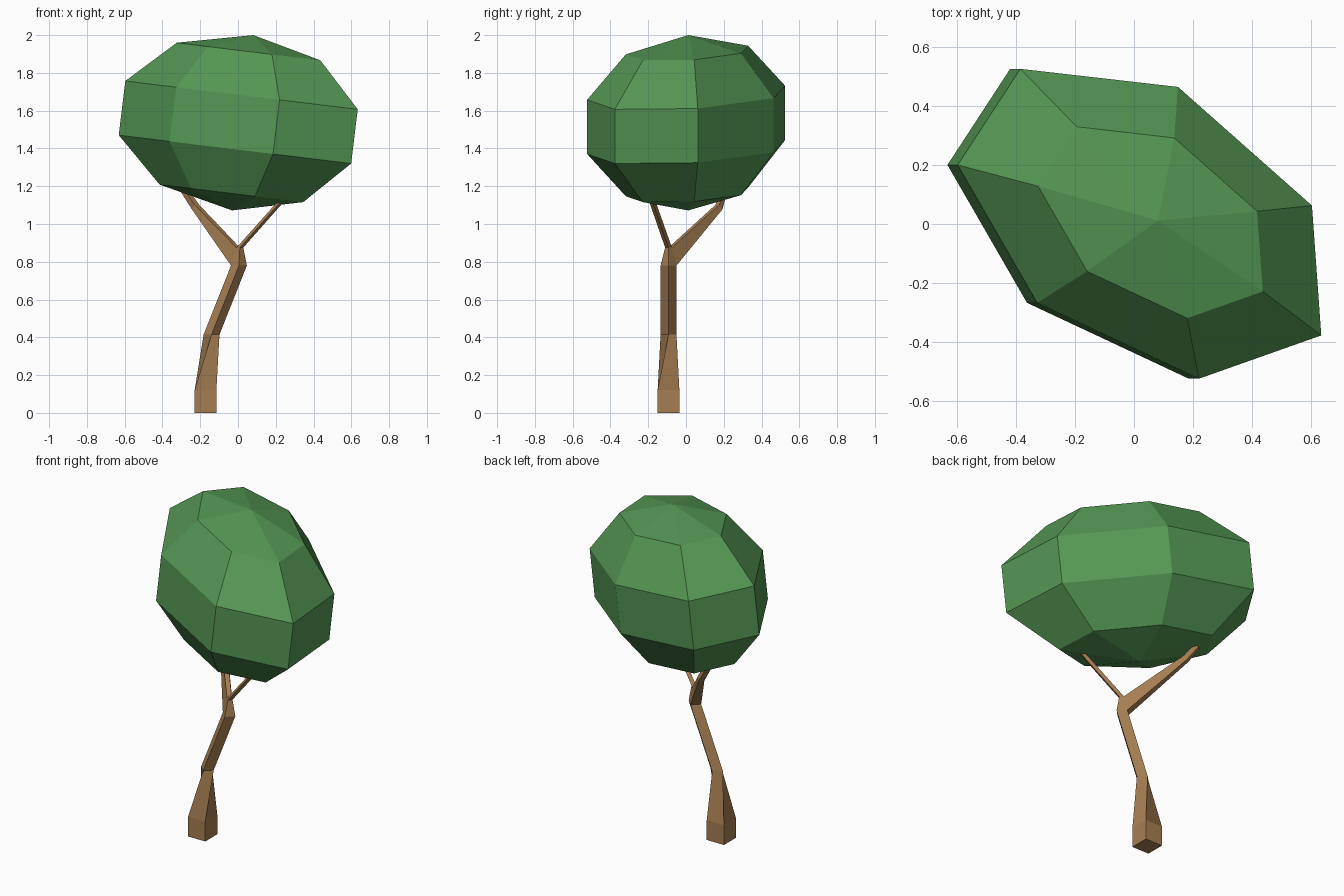
import bpy, bmesh
from math import sin, cos, pi
from mathutils import Vector

if "Cube" in bpy.data.objects:
    bpy.data.objects.remove(bpy.data.objects["Cube"])


def finish(bm, name, color):
    bmesh.ops.recalc_face_normals(bm, faces=bm.faces)
    mesh = bpy.data.meshes.new(name)
    bm.to_mesh(mesh)
    bm.free()
    mat = bpy.data.materials.new(name + "_color")
    mat.diffuse_color = (*color, 1)
    mat.use_nodes = True
    mat.node_tree.nodes["Principled BSDF"].inputs["Base Color"].default_value = mat.diffuse_color
    mesh.materials.append(mat)
    obj = bpy.data.objects.new(name, mesh)
    bpy.context.collection.objects.link(obj)


def ring(bm, points):
    return [bm.verts.new(p) for p in points]


def bridge(bm, a, b):
    n = len(a)
    for i in range(n):
        j = (i + 1) % n
        bm.faces.new((a[i], a[j], b[j], b[i]))


# Foliage: seven-sided, five-band sphere, stretched and tilted by three axes
center = Vector((0.025, 0.012, 1.536))
axis_a = Vector((0.622, -0.409, -0.076))
axis_b = Vector((0.257, 0.394, -0.031))
axis_up = Vector((0.056, 0, 0.464))
bm = bmesh.new()
rings = []
for k in range(1, 5):
    t = pi * k / 5
    rings.append(ring(bm, [center + axis_up * cos(t) + sin(t) *
                           (axis_a * cos(2 * pi * i / 7) + axis_b * sin(2 * pi * i / 7))
                           for i in range(7)]))
for upper, lower in zip(rings, rings[1:]):
    bridge(bm, upper, lower)
for end, sign in ((rings[0], 1), (rings[-1], -1)):
    pole = bm.verts.new(center + axis_up * sign)
    for i in range(7):
        bm.faces.new((end[i], end[(i + 1) % 7], pole))
finish(bm, "foliage", (0.09, 0.31, 0.09))

# Trunk: square foot twisting into a diamond section
bm = bmesh.new()
Y = -0.0925


def square(x, z, h):
    return ring(bm, [(x + sx * h, Y + sy * h, z)
                     for sx, sy in ((-1, -1), (1, -1), (1, 1), (-1, 1))])


def diamond(x, y, z, r):
    return ring(bm, [(x + dx * r, y + dy * r, z)
                     for dx, dy in ((0, -1), (1, 0), (0, 1), (-1, 0))])


sections = [square(-0.172, 0, 0.0575), square(-0.172, 0.12, 0.0575),
            diamond(-0.14, Y, 0.415, 0.042), diamond(0.005, Y, 0.78, 0.042)]
fork = diamond(0.01, Y, 0.875, 0.018)
bm.faces.new(sections[0])
for a, b in zip(sections, sections[1:]):
    bridge(bm, a, b)
top = sections[-1]
for i in (0, 1, 3):
    j = (i + 1) % 4
    if i != 2:
        bm.faces.new((top[i], top[j], fork[j], fork[i]))

# Thin branch rising from the fork
thin_tip = diamond(0.25, -0.187, 1.145, 0.017)
bridge(bm, fork, thin_tip)
bm.faces.new(thin_tip)

# Thick branch leaving the back left face below the fork
side = Vector((0.77, 0.64, 0)) * 0.016
rise = Vector((0.42, -0.5, 0.76)) * 0.016


def branch_section(c, s):
    c = Vector(c)
    return ring(bm, [c + s * (-side - rise), c + s * (side - rise),
                     c + s * (side + rise), c + s * (rise - side)])


root = [top[3], top[2], fork[2], fork[3]]
mid = branch_section((-0.225, 0.175, 1.09), 1)
tip = branch_section((-0.285, 0.2, 1.18), 0.9)
bridge(bm, root, mid)
bridge(bm, mid, tip)
bm.faces.new(tip)
finish(bm, "trunk", (0.38, 0.21, 0.085))
